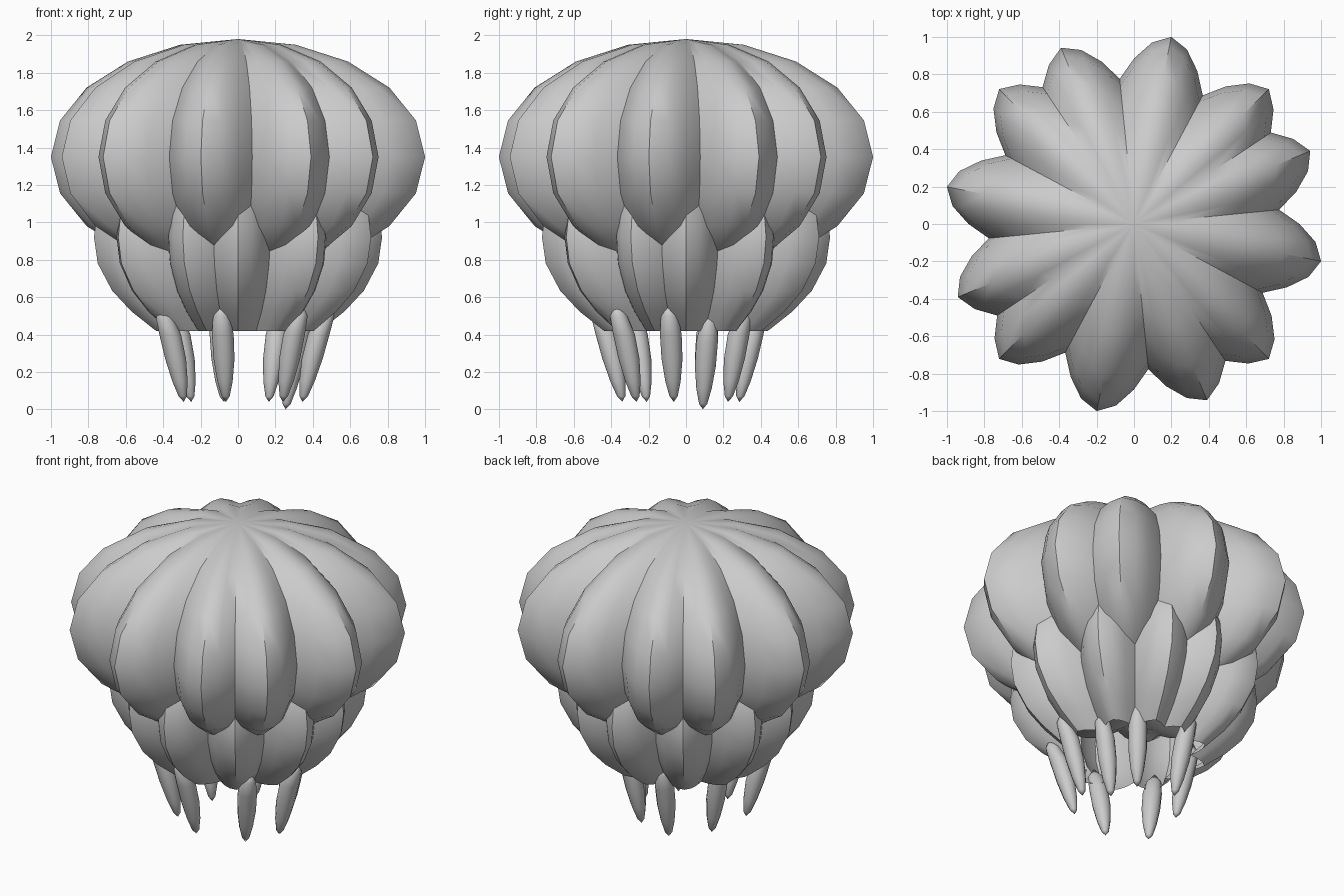
import bpy, bmesh
from math import sin, cos, pi, radians
from mathutils import Vector

if "Cube" in bpy.data.objects:
    bpy.data.objects.remove(bpy.data.objects["Cube"])


def skin(bm, rings):
    """Join equal-length closed rings of points with quads."""
    rows = [[bm.verts.new(p) for p in ring] for ring in rings]
    n = len(rows[0])
    for a, b in zip(rows, rows[1:]):
        for i in range(n):
            j = (i + 1) % n
            bm.faces.new((a[i], a[j], b[j], b[i]))


def finish(bm, name):
    bmesh.ops.remove_doubles(bm, verts=bm.verts[:], dist=1e-5)
    bmesh.ops.recalc_face_normals(bm, faces=bm.faces[:])
    me = bpy.data.meshes.new(name)
    bm.to_mesh(me)
    bm.free()
    ob = bpy.data.objects.new(name, me)
    bpy.context.collection.objects.link(ob)
    bpy.context.view_layer.objects.active = ob
    ob.select_set(True)
    bpy.ops.object.shade_smooth_by_angle(angle=radians(40))
    ob.select_set(False)
    return ob


# radial swell of the lobes: 64 columns, mirrored, repeating every quarter turn
HALF = [.88, .965, 1.02, .972, .885, .78, .885, .975, 1.02]
SWELL = HALF + HALF[7:0:-1]


def lobed_shell(name, profile, start):
    """Lathe (radius, height) points, with twelve lobes; start = column of a shallow valley."""
    bm = bmesh.new()
    rings = []
    for r, z in profile:
        ring = []
        for i in range(64):
            a = 2 * pi * i / 64
            f = SWELL[(i - start) % 16]
            ring.append(Vector((r * f * cos(a), r * f * sin(a), z)))
        rings.append(ring)
    skin(bm, rings)
    return finish(bm, name)


# upper bell: lobed ellipsoid
upper = [(sin(pi * k / 20 * 2), 1.35 + .63 * cos(pi * k / 10)) for k in range(11)]
upper[0] = (0, 1.98)
upper[-1] = (0, .72)
lobed_shell("upper_bell", upper, 6)

# lower bell: smaller lobed skirt, open at the bottom, turned so lobes alternate
lower = [(.60, 1.28), (.69, 1.16), (.74, 1.04), (.755, .92), (.735, .78),
         (.66, .635), (.56, .525), (.43, .42)]
lobed_shell("lower_bell", lower, 14)

# tentacles: spindles leaning outwards towards the top, placed by tip position
tips = [(-.065, -.34, .04), (.24, -.265, .04), (.345, -.065, .04), (.255, .09, 0),
        (.165, .225, .04), (-.075, .285, .04), (-.25, .09, .04), (-.29, -.21, .04)]
spindle = [(1, 0, 0), (1.02, .03, .022), (1.07, .11, .041), (1.15, .23, .056),
           (1.25, .36, .058), (1.36, .46, .046), (1.42, .53, 0)]
for x, y, z in tips:
    bm = bmesh.new()
    skin(bm, [[Vector((x * s + r * cos(a * pi / 6), y * s + r * sin(a * pi / 6), z + h))
               for a in range(12)] for s, h, r in spindle])
    finish(bm, "tentacle")
